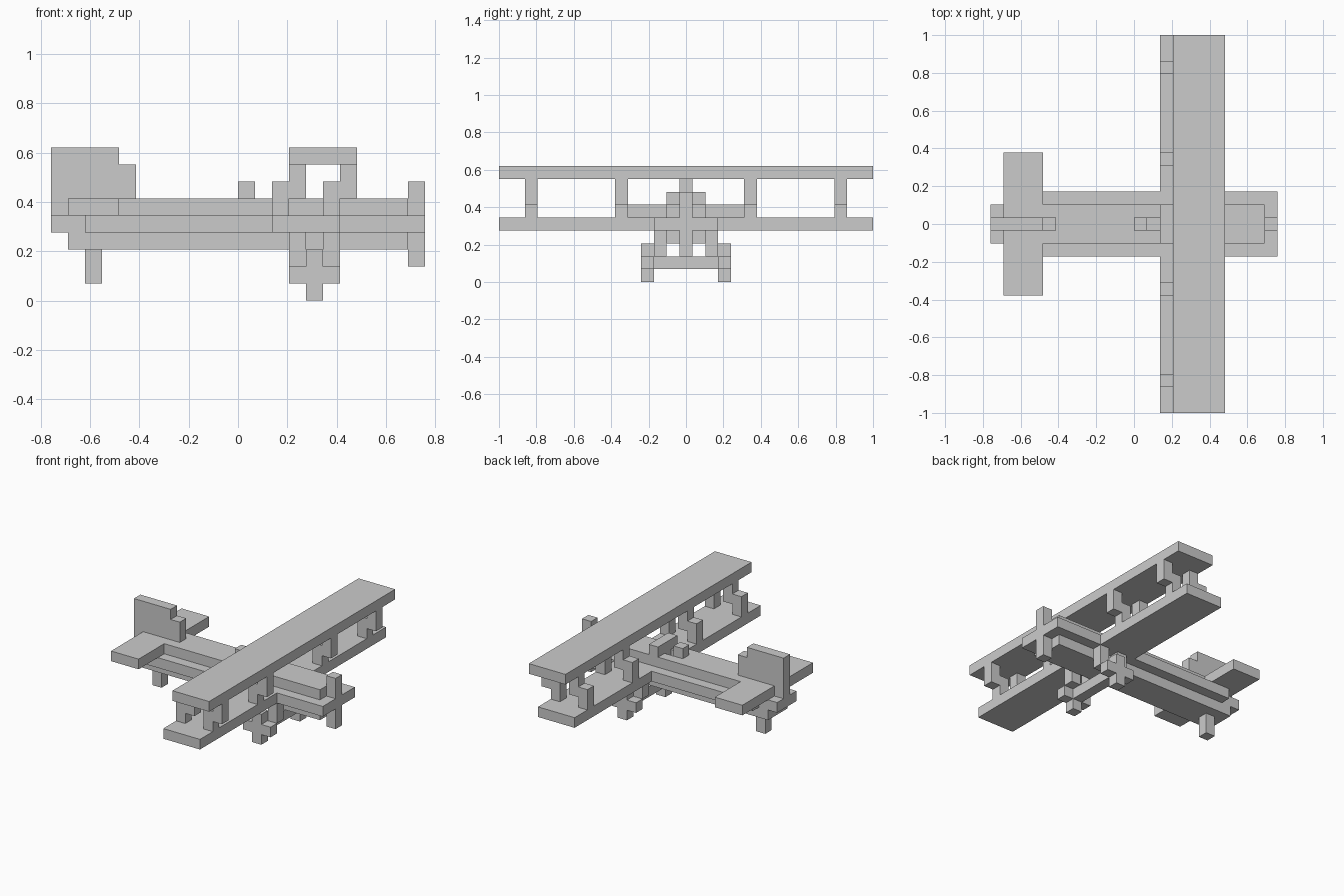
import bpy, bmesh

if "Cube" in bpy.data.objects:
    bpy.data.objects.remove(bpy.data.objects["Cube"])

U = 2 / 29  # size of one block; all dimensions below are in blocks


def prism(name, profile, y0, y1):
    """Extrude an x-z outline along y."""
    bm = bmesh.new()
    face = bm.faces.new([bm.verts.new((x * U, y0 * U, z * U)) for x, z in profile])
    ext = bmesh.ops.extrude_face_region(bm, geom=[face])
    new = [v for v in ext["geom"] if isinstance(v, bmesh.types.BMVert)]
    bmesh.ops.translate(bm, verts=new, vec=(0, (y1 - y0) * U, 0))
    bmesh.ops.recalc_face_normals(bm, faces=bm.faces[:])
    mesh = bpy.data.meshes.new(name)
    bm.to_mesh(mesh)
    bm.free()
    ob = bpy.data.objects.new(name, mesh)
    bpy.context.collection.objects.link(ob)
    return ob


def box(name, x0, x1, y0, y1, z0, z1):
    return prism(name, [(x0, z0), (x1, z0), (x1, z1), (x0, z1)], y0, y1)


def pair(name, profile, y0, y1):
    """Left and right copies mirrored across y = 0."""
    prism(name + "_left", profile, y0, y1)
    prism(name + "_right", profile, -y1, -y0)


def rect(x0, x1, z0, z1):
    return [(x0, z0), (x1, z0), (x1, z1), (x0, z1)]


# Fuselage layers, with an open cockpit in the upper deck
box("fuselage_bottom", -10, 10, -1.5, 1.5, 3, 4)
box("fuselage_middle", -9, 11, -2.5, 2.5, 4, 5)
box("fuselage_tail_end", -11, -9, -1.5, 1.5, 4, 5)
box("fuselage_deck_rear", -10, 1, -1.5, 1.5, 5, 6)
box("fuselage_deck_front", 2, 10, -1.5, 1.5, 5, 6)
pair("cockpit_side", rect(1, 2, 5, 6), 0.5, 1.5)
box("headrest", 0, 1, -0.5, 0.5, 6, 7)
box("windscreen", 2, 3, -1.5, 1.5, 6, 7)

# Propeller blades
box("propeller_upper", 10, 11, -0.5, 0.5, 5, 7)
box("propeller_lower", 10, 11, -0.5, 0.5, 2, 4)

# Wings
box("upper_wing", 3, 7, -14.5, 14.5, 8, 9)
pair("lower_wing", rect(2, 6, 4, 5), 2.5, 14.5)

# Stepped wing struts
for label, x in (("rear", 2), ("front", 5)):
    step = [(x, 5), (x + 1, 5), (x + 1, 6), (x + 2, 6),
            (x + 2, 8), (x + 1, 8), (x + 1, 7), (x, 7)]
    for place, y in (("inner", 4.5), ("outer", 11.5)):
        pair(f"{label}_{place}_strut", step, y, y + 1)

# Tail
pair("tailplane", rect(-10, -7, 5, 6), 1.5, 5.5)
prism("tail_fin", [(-11, 5), (-10, 5), (-10, 6), (-6, 6), (-6, 8),
                   (-7, 8), (-7, 9), (-11, 9)], -0.5, 0.5)
box("tail_wheel", -9, -8, -0.5, 0.5, 1, 3)

# Landing gear: legs, axle and cross-shaped wheels
for label, x in (("rear", 3), ("front", 5)):
    pair(f"{label}_gear_leg", rect(x, x + 1, 2, 4), 1.5, 2.5)
box("axle", 4, 5, -2.5, 2.5, 1, 2)
wheel = [(4, 0), (5, 0), (5, 1), (6, 1), (6, 2), (5, 2),
         (5, 3), (4, 3), (4, 2), (3, 2), (3, 1), (4, 1)]
pair("wheel", wheel, 2.5, 3.5)
